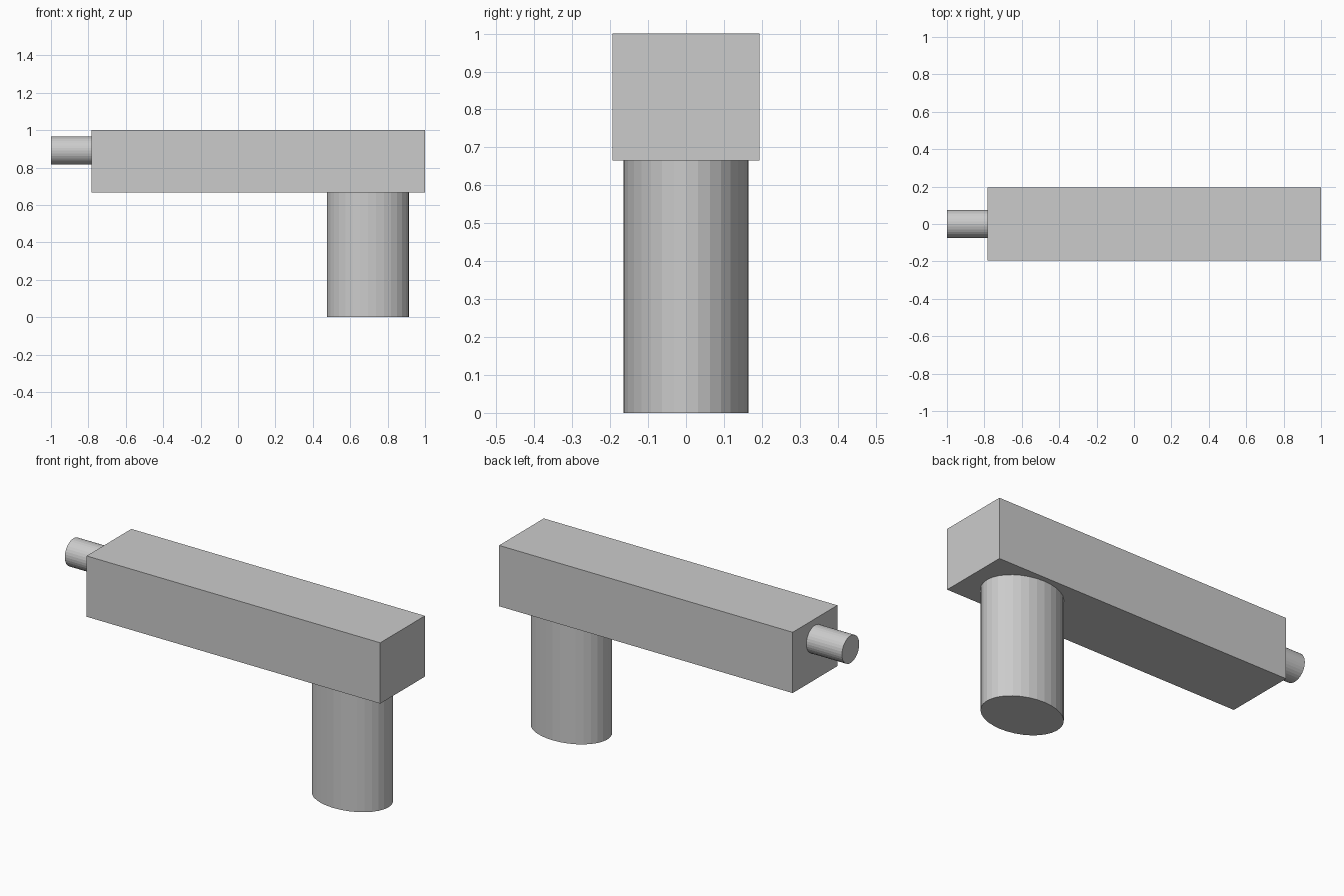
import bpy
from math import pi

if "Cube" in bpy.data.objects:
    bpy.data.objects.remove(bpy.data.objects["Cube"])


def place(name, scale):
    """Name the new primitive and bake its size and rotation into the mesh."""
    obj = bpy.context.object
    obj.name = obj.data.name = name
    obj.scale = scale
    bpy.ops.object.transform_apply(location=False, rotation=True, scale=True)
    return obj


def box(name, x, y, z):
    centre = [(a + b) / 2 for a, b in (x, y, z)]
    bpy.ops.mesh.primitive_cube_add(size=1, location=centre)
    return place(name, [b - a for a, b in (x, y, z)])


def cylinder(name, centre, radii, length, rotation=(0, 0, 0)):
    bpy.ops.mesh.primitive_cylinder_add(
        vertices=32, radius=1, depth=1, location=centre, rotation=rotation)
    return place(name, (radii[0], radii[1], length))


# Long rectangular body
box("body", (-0.784, 1.0), (-0.194, 0.194), (0.666, 1.0))

# Oval grip, set slightly into the underside of the body
cylinder("grip", (0.696, 0, 0.34), (0.219, 0.165), 0.68)

# Short round barrel, set slightly into the end of the body
cylinder("barrel", (-0.885, 0, 0.89), (0.075, 0.075), 0.23, (0, pi / 2, 0))
